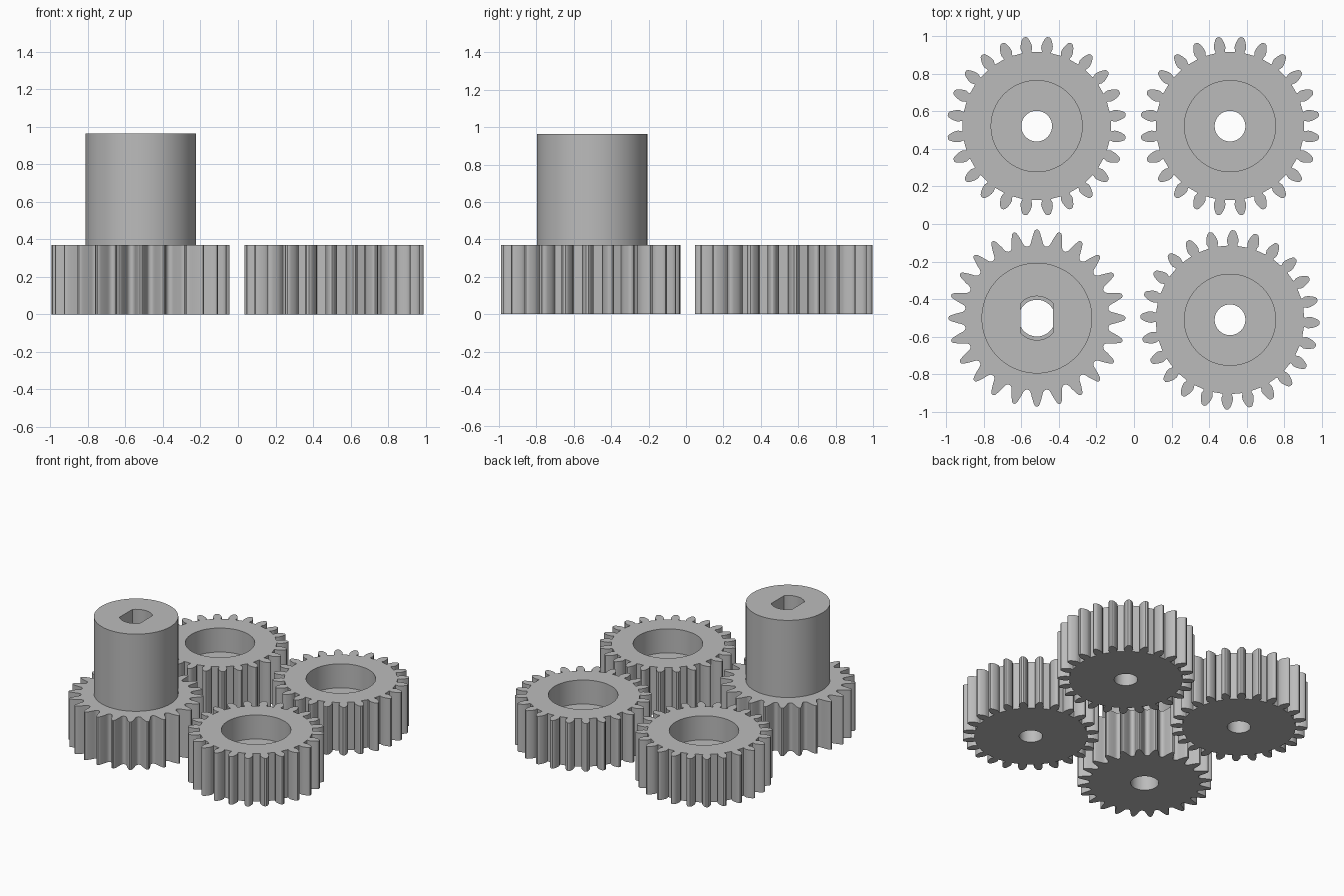
import bpy, bmesh
from math import pi, sin, cos, atan2, radians, sqrt, asin

if "Cube" in bpy.data.objects:
    bpy.data.objects.remove(bpy.data.objects["Cube"])

GEAR_H, SHAFT_TOP, TEETH = 0.37, 0.965, 24

grey = bpy.data.materials.new("grey plastic")
grey.diffuse_color = (0.5, 0.5, 0.5, 1)
grey.use_nodes = True
grey.node_tree.nodes["Principled BSDF"].inputs["Base Color"].default_value = grey.diffuse_color


def prism(name, points, z0, z1):
    """Extrude a closed outline from z0 to z1."""
    bm = bmesh.new()
    base = bm.faces.new([bm.verts.new((x, y, z0)) for x, y in points])
    top = bmesh.ops.extrude_face_region(bm, geom=[base])["geom"]
    verts = [v for v in top if isinstance(v, bmesh.types.BMVert)]
    bmesh.ops.translate(bm, verts=verts, vec=(0, 0, z1 - z0))
    bmesh.ops.recalc_face_normals(bm, faces=bm.faces)
    mesh = bpy.data.meshes.new(name)
    bm.to_mesh(mesh)
    bm.free()
    mesh.materials.append(grey)
    ob = bpy.data.objects.new(name, mesh)
    bpy.context.collection.objects.link(ob)
    return ob


def circle(r, n=64):
    return [(r * cos(2 * pi * i / n), r * sin(2 * pi * i / n)) for i in range(n)]


def double_d(r, half_width, n=16):
    """Circle with two flats facing +x and -x."""
    a0 = asin(half_width / r)
    arc = [-a0 + 2 * a0 * i / n for i in range(n + 1)]
    return [(s * r * sin(a), s * r * cos(a)) for s in (1, -1) for a in arc]


def gear_outline(flank, phase):
    """Repeat a tooth flank, given as (radius, half width) from root to tip."""
    side = [(r, atan2(w, r)) for r, w in flank]
    tooth = [(r, -a) for r, a in side] + [(r, a) for r, a in reversed(side) if a > 0]
    pts = []
    for i in range(TEETH):
        mid = radians(phase) + 2 * pi * i / TEETH
        pts += [(r * cos(mid + a), r * sin(mid + a)) for r, a in tooth]
    return pts


def cut(ob, cutter):
    mod = ob.modifiers.new("cut", "BOOLEAN")
    mod.operation, mod.solver, mod.object = "DIFFERENCE", "EXACT", cutter
    bpy.context.view_layer.objects.active = ob
    bpy.ops.object.modifier_apply(modifier=mod.name)
    bpy.data.objects.remove(cutter)


def finish(ob, x, y):
    ob.location = (x, y, 0)
    bpy.ops.object.select_all(action="DESELECT")
    ob.select_set(True)
    bpy.context.view_layer.objects.active = ob
    bpy.ops.object.shade_smooth_by_angle(angle=radians(30))


# Three hollow gears: undercut teeth, round pocket and axle hole
FLANK = [(0.396, 0.025), (0.402, 0.025), (0.418, 0.031), (0.435, 0.0295),
         (0.45, 0.025), (0.463, 0.0195), (0.473, 0.014), (0.478, 0.006)]
for name, x, y, phase in (("back_left_gear", -0.519, 0.522, 7.5),
                          ("back_right_gear", 0.512, 0.522, 7.5),
                          ("front_right_gear", 0.512, -0.511, -2)):
    gear = prism(name, gear_outline(FLANK, phase), 0, GEAR_H)
    cut(gear, prism("pocket_cutter", circle(0.243), 0.185, 0.6))
    cut(gear, prism("axle_cutter", circle(0.082, 40), -0.1, 0.6))
    finish(gear, x, y)

# Drive gear: slimmer teeth with rounded roots, joined to a tall shaft
FLANK_ROUND = [(0.385, 0.046), (0.389, 0.039), (0.396, 0.034), (0.405, 0.031),
               (0.42, 0.0275), (0.44, 0.0215), (0.455, 0.0165),
               (0.466, 0.012), (0.472, 0.005)]
drive = prism("drive_gear", gear_outline(FLANK_ROUND, 0), 0, GEAR_H)
shaft = prism("drive_shaft", circle(0.295, 72), GEAR_H, SHAFT_TOP)
cut(drive, prism("bore_cutter", circle(0.098, 40), -0.1, 0.6))
cut(shaft, prism("slot_cutter", double_d(0.117, 0.087), 0.2, 1.2))
for ob in (drive, shaft):
    finish(ob, -0.518, -0.502)
